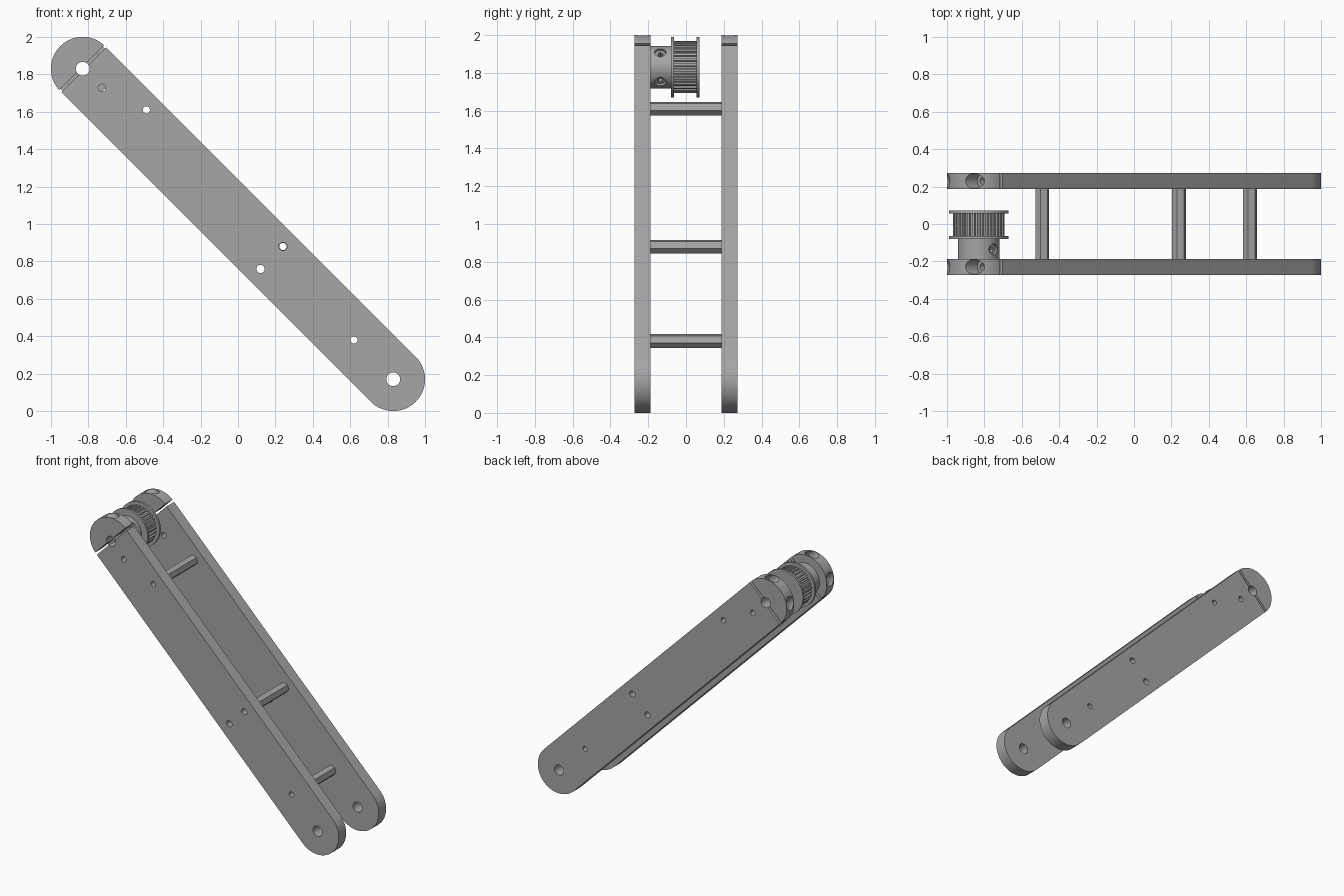
import bpy, bmesh
from math import pi, cos, sin, radians
from mathutils import Vector, Matrix

cube = bpy.data.objects.get("Cube")
if cube:
    bpy.data.objects.remove(cube)

metal = bpy.data.materials.new("grey_metal")
metal.use_nodes = True
GREY = (0.38, 0.38, 0.38, 1)
metal.diffuse_color = GREY
metal.node_tree.nodes["Principled BSDF"].inputs["Base Color"].default_value = GREY

# Arm is built lying along x, then tilted 45 degrees about y
TILT = Matrix.Translation((0, 0, 1)) @ Matrix.Rotation(radians(45), 4, "Y")
PIVOT = 1.174          # pivot distance from the middle of the arm
R = 0.17               # half width of the arm
GAP = 0.009            # half of the clamp slot
INNER, OUTER = 0.187, 0.272
BORE = 0.037


def arc(cx, r, a0, a1, n=32):
    angles = [a0 + (a1 - a0) * i / n for i in range(n + 1)]
    return [(cx + r * cos(a), r * sin(a)) for a in angles]


def circle(cx, r, n=64, cz=0.0, turn=0.0):
    return [(cx + r * cos(2 * pi * i / n + turn), cz + r * sin(2 * pi * i / n + turn))
            for i in range(n)]


def prism(name, outline, y0, y1):
    """Extrude an x-z outline from y0 to y1."""
    bm = bmesh.new()
    face = bm.faces.new([bm.verts.new((x, y0, z)) for x, z in outline])
    new = bmesh.ops.extrude_face_region(bm, geom=[face])["geom"]
    verts = [v for v in new if isinstance(v, bmesh.types.BMVert)]
    bmesh.ops.translate(bm, verts=verts, vec=(0, y1 - y0, 0))
    bmesh.ops.recalc_face_normals(bm, faces=bm.faces)
    mesh = bpy.data.meshes.new(name)
    bm.to_mesh(mesh)
    bm.free()
    obj = bpy.data.objects.new(name, mesh)
    bpy.context.collection.objects.link(obj)
    mesh.materials.append(metal)
    return obj


def rod(name, start, end, r, n=32):
    """Round or polygonal bar between two points."""
    start, end = Vector(start), Vector(end)
    obj = prism(name, circle(0, r, n), 0, (end - start).length)
    spin = Vector((0, 1, 0)).rotation_difference(end - start).to_matrix().to_4x4()
    obj.data.transform(Matrix.Translation(start) @ spin)
    return obj


def activate(obj):
    bpy.ops.object.select_all(action="DESELECT")
    obj.select_set(True)
    bpy.context.view_layer.objects.active = obj


def drill(obj, start, end, r, n=32):
    cutter = rod("cutter", start, end, r, n)
    activate(obj)
    mod = obj.modifiers.new("hole", "BOOLEAN")
    mod.operation, mod.solver, mod.object = "DIFFERENCE", "EXACT", cutter
    bpy.ops.object.modifier_apply(modifier=mod.name)
    bpy.data.objects.remove(cutter)


def drill_y(obj, x, z, r):
    drill(obj, (x, -0.5, z), (x, 0.5, z), r)


def finish(obj):
    obj.data.transform(TILT)
    activate(obj)
    bpy.ops.object.shade_smooth_by_angle(angle=radians(25))


# Side plates with their clamp caps
spacers = [(-0.778, 0.085), (0.255, 0.085), (0.877, 0.0)]
plate_holes = [(-1.029, 0.0, 0.02), (-0.778, 0.085, 0.019), (0.255, 0.085, 0.022),
               (0.255, -0.085, 0.022), (0.877, 0.0, 0.019), (PIVOT, 0.0, BORE)]
for side, y0, y1 in (("front", -OUTER, -INNER), ("back", INNER, OUTER)):
    mid = (y0 + y1) / 2
    bar = prism(side + "_arm_plate",
                [(-PIVOT + GAP, R), (-PIVOT + GAP, -R)] + arc(PIVOT, R, -pi / 2, pi / 2),
                y0, y1)
    for x, z, r in plate_holes:
        drill_y(bar, x, z, r)
    cap = [p for p in arc(-PIVOT, R, pi / 2, 3 * pi / 2, 48) if p[0] < -PIVOT - GAP]
    edge = (R * R - GAP * GAP) ** 0.5
    cap = prism(side + "_clamp_cap",
                [(-PIVOT - GAP, edge)] + cap + [(-PIVOT - GAP, -edge)], y0, y1)
    # Pivot bore and counterbored clamp screw holes
    for part in (bar, cap):
        drill_y(part, -PIVOT, 0, BORE)
        for z in (-0.1, 0.1):
            drill(part, (-PIVOT - 0.3, mid, z), (-PIVOT + 0.15, mid, z), 0.02)
    for z in (-0.1, 0.1):
        drill(cap, (-PIVOT - 0.3, mid, z), (-PIVOT - 0.07, mid, z), 0.04)
    finish(bar)
    finish(cap)

# Hollow hexagonal spacers, flats square to the arm
for i, (x, z) in enumerate(spacers):
    spacer = prism("hex_spacer_%d" % (i + 1), circle(x, 0.038, 6, z, pi / 2),
                   -INNER, INNER)
    drill_y(spacer, x, z, 0.019)
    finish(spacer)

# Toothed belt wheel: hub, two flanges and a grooved drum
hub = prism("pulley_hub", circle(-PIVOT, 0.112), -INNER, -0.079)
teeth = 30
drum_outline = []
for i in range(teeth):
    for step, r in ((0.0, 0.138), (0.4, 0.138), (0.48, 0.126), (0.92, 0.126)):
        a = 2 * pi * (i + step) / teeth
        drum_outline.append((-PIVOT + r * cos(a), r * sin(a)))
drum = prism("pulley_teeth", drum_outline, -0.064, 0.056)
flanges = [prism("pulley_inner_flange", circle(-PIVOT, 0.16), -0.079, -0.064),
           prism("pulley_outer_flange", circle(-PIVOT, 0.16), 0.056, 0.071)]
for part in [hub, drum] + flanges:
    drill_y(part, -PIVOT, 0, BORE)

# Set screws sunk radially into the hub
centre = Vector((-PIVOT, -0.136, 0))
for i, d in enumerate((Vector((1, 0, 0)), Vector((0, 0, 1)))):
    drill(hub, centre, centre + d * 0.2, 0.03)
    screw = rod("set_screw_%d" % (i + 1), centre + d * 0.04, centre + d * 0.095, 0.029)
    drill(screw, centre + d * 0.07, centre + d * 0.2, 0.015, 6)
    finish(screw)
for part in [hub, drum] + flanges:
    finish(part)
